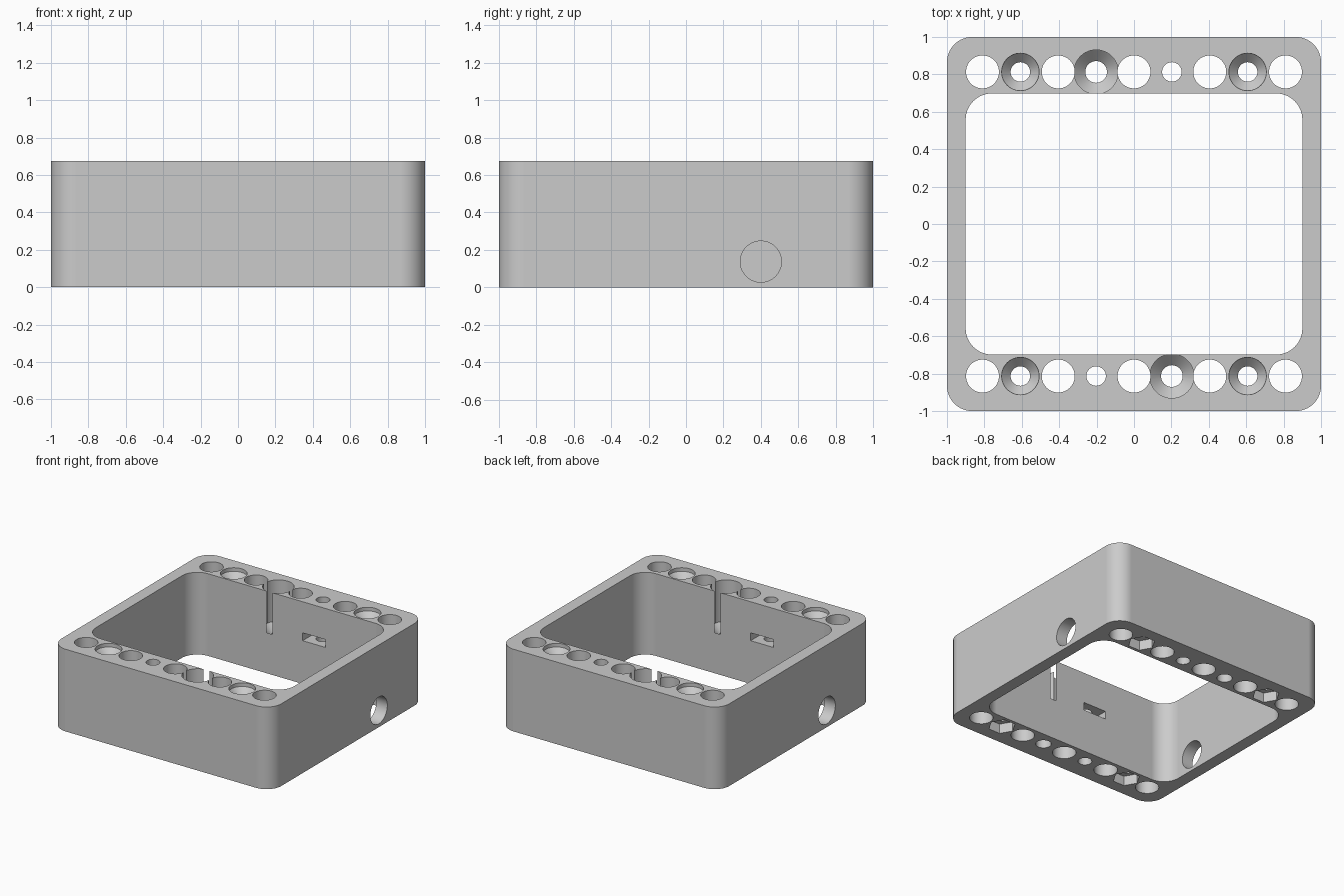
import bpy, bmesh, math

if "Cube" in bpy.data.objects:
    bpy.data.objects.remove(bpy.data.objects["Cube"], do_unlink=True)

HEIGHT = 0.675
PITCH = 0.2025      # spacing of the holes along a rail
ROW = 0.813         # distance of each hole row from the centre
INNER_Y = 0.698     # inner wall of the rails
OVER = 0.05         # how far cutters stick out

grey = bpy.data.materials.new("plain grey")
grey.use_nodes = True
colour = (0.6, 0.6, 0.6, 1)
grey.diffuse_color = colour
grey.node_tree.nodes["Principled BSDF"].inputs["Base Color"].default_value = colour


def rounded(hx, hy, r, steps=14):
    """Outline of a rounded rectangle, counter-clockwise."""
    points = []
    for quarter, (sx, sy) in enumerate([(1, 1), (-1, 1), (-1, -1), (1, -1)]):
        for i in range(steps + 1):
            a = math.pi / 2 * (quarter + i / steps)
            points.append((sx * (hx - r) + r * math.cos(a),
                           sy * (hy - r) + r * math.sin(a)))
    return points


def loft(bm, rings):
    """Closed solid through a stack of matching rings of points."""
    loops = [[bm.verts.new(p) for p in ring] for ring in rings]
    n = len(loops[0])
    bm.faces.new(loops[0][::-1])
    bm.faces.new(loops[-1])
    for low, high in zip(loops, loops[1:]):
        for i in range(n):
            j = (i + 1) % n
            bm.faces.new((low[i], low[j], high[j], high[i]))


def turned(bm, x, y, profile, sides=48):
    """Solid of revolution from (radius, z) pairs, lowest first."""
    angles = [2 * math.pi * i / sides for i in range(sides)]
    loft(bm, [[(x + r * math.cos(a), y + r * math.sin(a), z) for a in angles]
              for r, z in profile])


def prism(bm, outline, z0, z1):
    loft(bm, [[(x, y, z) for x, y in outline] for z in (z0, z1)])


def make_object(name, bm):
    bmesh.ops.recalc_face_normals(bm, faces=bm.faces)
    mesh = bpy.data.meshes.new(name)
    bm.to_mesh(mesh)
    bm.free()
    mesh.materials.append(grey)
    obj = bpy.data.objects.new(name, mesh)
    bpy.context.collection.objects.link(obj)
    return obj


def cut(target, name, bm):
    cutter = make_object(name, bm)
    mod = target.modifiers.new(name, 'BOOLEAN')
    mod.operation = 'DIFFERENCE'
    mod.solver = 'EXACT'
    mod.use_self = True
    mod.object = cutter
    bpy.ops.object.modifier_apply(modifier=mod.name)
    bpy.data.objects.remove(cutter, do_unlink=True)


# Frame block
bm = bmesh.new()
prism(bm, rounded(1, 1, 0.135), 0, HEIGHT)
frame = make_object("frame", bm)
bpy.context.view_layer.objects.active = frame
frame.select_set(True)

# Central opening
bm = bmesh.new()
prism(bm, rounded(0.9, INNER_Y, 0.14), -OVER, HEIGHT + OVER)
cut(frame, "opening", bm)

# Holes in both rails; the frame repeats under a half turn
top, bottom = HEIGHT + OVER, -OVER
bm = bmesh.new()
for s in (1, -1):
    y = s * ROW
    # plain through holes
    for k in (-4, -2, 0, 2, 4):
        turned(bm, k * PITCH, y, [(0.088, bottom), (0.088, top)])

    # countersunk screw holes with hexagonal nut pockets underneath
    for k in (-3, 3):
        turned(bm, k * PITCH, y, [(0.052, bottom), (0.052, HEIGHT - 0.08),
                                  (0.1, HEIGHT - 0.03), (0.1, top)])
        turned(bm, k * PITCH, y, [(0.103, bottom), (0.103, 0.08)], sides=6)

    # deep screw bore that breaks through the inner wall
    turned(bm, -s * PITCH, y, [(0.058, bottom), (0.058, 0.275),
                               (0.118, 0.335), (0.118, top)])

    # narrow hole with a nut slot opening to the inside
    x = s * PITCH
    turned(bm, x, y, [(0.052, bottom), (0.052, top)])
    r, flat = 0.104, 0.09
    mouth = INNER_Y - OVER
    slot = [(-r, mouth), (r, mouth), (r, ROW), (r / 2, ROW + flat),
            (-r / 2, ROW + flat), (-r, ROW)]
    prism(bm, [(x + s * px, s * py) for px, py in slot], 0.355, 0.42)
cut(frame, "rail_holes", bm)

# Round cable hole through each side wall
bm = bmesh.new()
for s in (1, -1):
    ring = [(0.4 * s + 0.11 * math.cos(a), 0.137 + 0.11 * math.sin(a))
            for a in (2 * math.pi * i / 64 for i in range(64))]
    loft(bm, [[(s * x, y, z) for y, z in ring] for x in (0.8, 1.1)])
cut(frame, "cable_holes", bm)

# Smooth curved walls, crisp edges
bpy.ops.object.shade_smooth_by_angle(angle=math.radians(30))
weighted = frame.modifiers.new("weighted_normals", 'WEIGHTED_NORMAL')
weighted.keep_sharp = True
